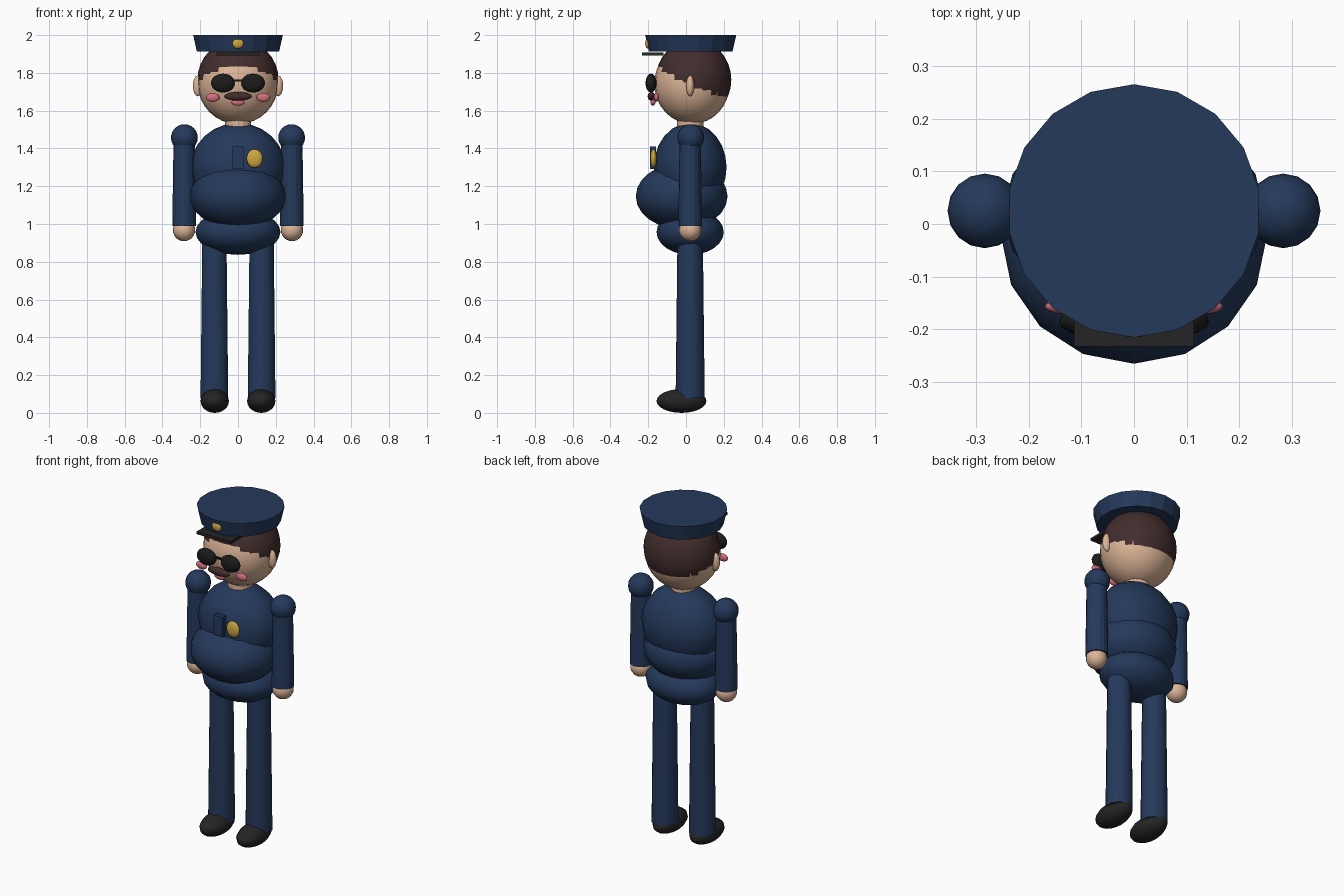
import bpy
from math import radians

if "Cube" in bpy.data.objects:
    bpy.data.objects.remove(bpy.data.objects["Cube"], do_unlink=True)


def material(name, r, g, b):
    m = bpy.data.materials.new(name)
    m.use_nodes = True
    m.diffuse_color = (r, g, b, 1)
    bsdf = m.node_tree.nodes["Principled BSDF"]
    bsdf.inputs["Base Color"].default_value = (r, g, b, 1)
    bsdf.inputs["Roughness"].default_value = 0.8
    return m


NAVY = material("navy_cloth", 0.018, 0.041, 0.105)
SKIN = material("skin", 0.72, 0.46, 0.31)
HAIR = material("dark_brown_hair", 0.055, 0.026, 0.026)
BLACK = material("black_leather", 0.018, 0.018, 0.018)
LENS = material("black_glass", 0.011, 0.011, 0.011)
GOLD = material("gold_metal", 0.62, 0.39, 0.05)
PINK = material("pink", 0.65, 0.16, 0.21)


def finish(name, mat, angle):
    ob = bpy.context.object
    ob.name = name
    ob.data.name = name
    ob.data.materials.append(mat)
    bpy.ops.object.transform_apply(location=False, rotation=True, scale=True)
    bpy.ops.object.shade_smooth_by_angle(angle=radians(angle))
    return ob


def ball(name, mat, loc, radii, segments=16, rings=12):
    bpy.ops.mesh.primitive_uv_sphere_add(segments=segments, ring_count=rings,
                                         radius=1, location=loc)
    bpy.context.object.scale = radii
    return finish(name, mat, 60)


def tube(name, mat, x, y, z0, z1, r0, r1, sides):
    bpy.ops.mesh.primitive_cone_add(vertices=sides, radius1=r0, radius2=r1,
                                    depth=z1 - z0, location=(x, y, (z0 + z1) / 2))
    return finish(name, mat, 50 if sides < 16 else 15)


def box(name, mat, loc, size):
    bpy.ops.mesh.primitive_cube_add(size=1, location=loc)
    bpy.context.object.scale = size
    return finish(name, mat, 30)


MID = 0.022  # depth of the body's centre line

# Torso
ball("chest", NAVY, (0, MID, 1.30), (0.25, 0.193, 0.235))
ball("belly", NAVY, (0, -0.023, 1.147), (0.253, 0.243, 0.175))
ball("hips", NAVY, (0, MID, 0.957), (0.225, 0.178, 0.12))
tube("neck", SKIN, 0, MID, 1.47, 1.56, 0.07, 0.07, 16)

# Head and hair: two overlapping shells, the hair shifted up and back
ball("head", SKIN, (0, 0.032, 1.743), (0.213, 0.2, 0.214), 24, 16)
ball("hair", HAIR, (0, 0.040, 1.764), (0.215, 0.2, 0.214), 24, 16)

# Limbs, ears, lenses and cheeks on both sides
for side, s in (("right", -1), ("left", 1)):
    ball(side + "_shoulder", NAVY, (s * 0.284, 0.025, 1.457), (0.071,) * 3)
    tube(side + "_arm", NAVY, s * 0.285, MID, 0.99, 1.46, 0.063, 0.056, 16)
    ball(side + "_hand", SKIN, (s * 0.286, MID, 0.968), (0.059,) * 3)
    tube(side + "_leg", NAVY, s * 0.125, MID, 0.08, 0.95, 0.077, 0.067, 10)
    ball(side + "_shoe", BLACK, (s * 0.123, -0.024, 0.063), (0.075, 0.132, 0.063))
    ball(side + "_ear", SKIN, (s * 0.212, MID, 1.731), (0.027, 0.021, 0.055))
    ball(side + "_lens", LENS, (s * 0.080, -0.185, 1.746), (0.063, 0.029, 0.05))
    ball(side + "_cheek", PINK, (s * 0.134, -0.157, 1.67), (0.036, 0.014, 0.023))

# Face details
box("glasses_bridge", LENS, (0, -0.188, 1.76), (0.07, 0.012, 0.01))
ball("moustache", HAIR, (0, -0.183, 1.676), (0.074, 0.02, 0.023))
ball("mouth", PINK, (0, -0.175, 1.645), (0.035, 0.013, 0.019))

# Cap with peak and badge
tube("cap", NAVY, 0, 0.025, 1.912, 2.0, 0.221, 0.241, 18)
box("cap_peak", BLACK, (0, -0.176, 1.900), (0.228, 0.114, 0.016))
ball("cap_badge", GOLD, (0, -0.203, 1.956), (0.03, 0.013, 0.027))

# Chest gear
ball("chest_badge", GOLD, (0.088, -0.172, 1.347), (0.043, 0.017, 0.049))
box("radio", NAVY, (0, -0.174, 1.35), (0.06, 0.032, 0.118))
